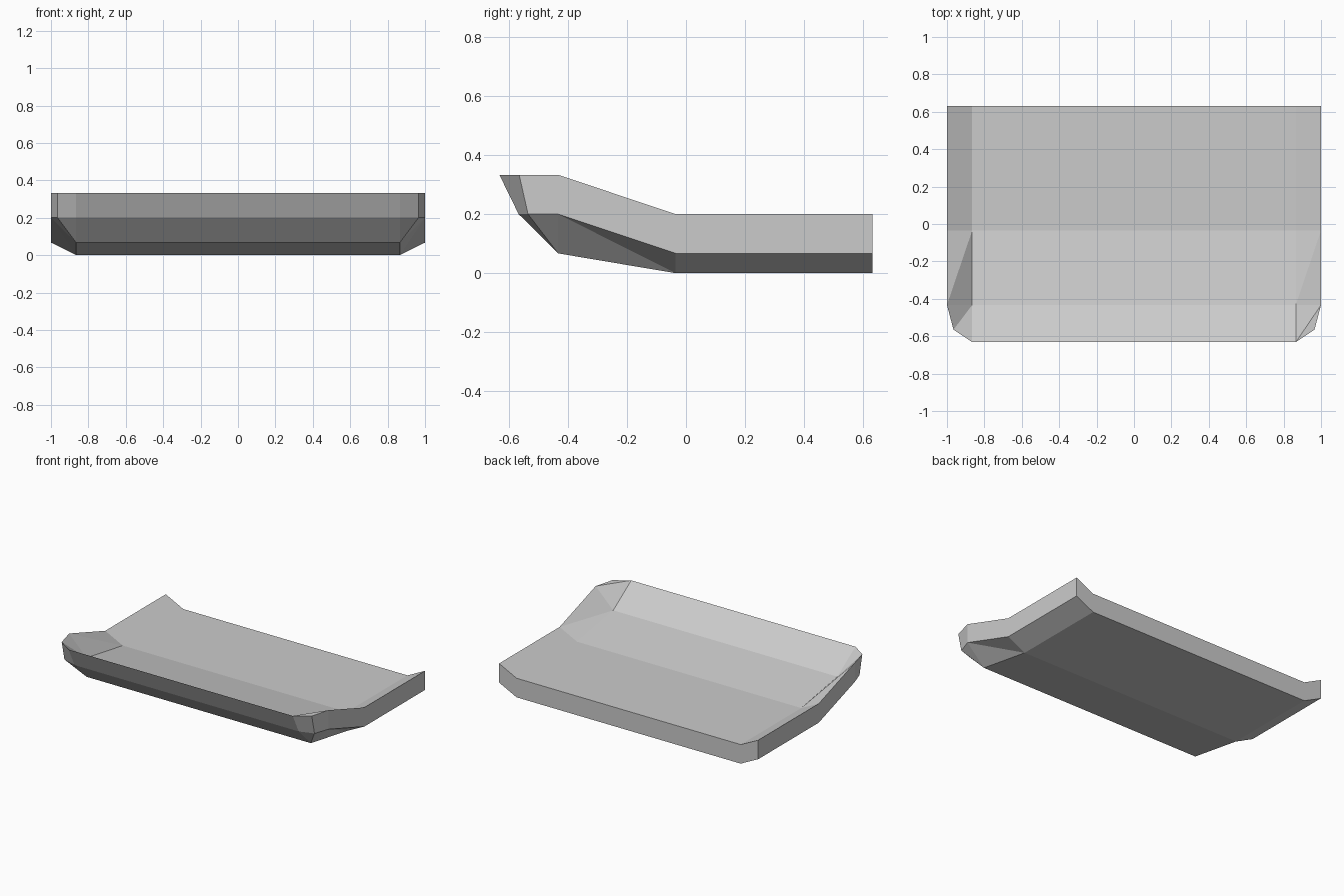
import bpy
import bmesh

default = bpy.data.objects.get("Cube")
if default:
    bpy.data.objects.remove(default, do_unlink=True)

# Single plain grey
GREY = (0.6, 0.6, 0.6, 1.0)
grey = bpy.data.materials.new("light_grey")
grey.use_nodes = True
grey.diffuse_color = GREY
grey.node_tree.nodes["Principled BSDF"].inputs["Base Color"].default_value = GREY

HALF, INNER, NOTCH = 1.0, 0.865, 0.965   # side wall, floor edge, corner cut
THICK = 0.133
COLUMNS = (-HALF, -INNER, INNER, HALF)
# Rows from back to front: y, floor height, raised edge height
ROWS = ((0.632, 0, 0.067), (-0.035, 0, 0.067), (-0.433, 0.067, 0.2))
LIP = 0.2

bm = bmesh.new()


def make_skin(offset, lip_y, notch_y):
    """Vertices of one skin: three rows of four, then the four lip points."""
    rows = []
    for y, floor, edge in ROWS:
        rows.append([bm.verts.new((x, y, offset + (edge if abs(x) == HALF else floor)))
                     for x in COLUMNS])
    lip = [bm.verts.new((x, notch_y if abs(x) == NOTCH else lip_y, LIP + offset))
           for x in (-NOTCH, -INNER, INNER, NOTCH)]
    return rows, lip


def split_quad(a, b, c, d, first_to_third=True):
    """Two triangles over a skewed quad along the chosen diagonal."""
    tris = ((a, b, c), (a, c, d)) if first_to_third else ((a, b, d), (b, c, d))
    for tri in tris:
        bm.faces.new(tri)


def fill_skin(rows, lip, is_top):
    # Floor, bend and level side strips
    for r in range(2):
        for c in range(3):
            if r == 0 or c == 1:
                bm.faces.new((rows[r][c], rows[r][c + 1], rows[r + 1][c + 1], rows[r + 1][c]))
    # Front slope up to the lip
    bm.faces.new((rows[2][1], rows[2][2], lip[2], lip[1]))
    # Twisted side strips and corner pieces
    for inner, outer in ((1, 0), (2, 3)):
        diagonal = not (is_top and outer == 3)
        split_quad(rows[1][inner], rows[2][inner], rows[2][outer], rows[1][outer], diagonal)
        split_quad(rows[2][inner], lip[inner], lip[outer], rows[2][outer], diagonal)


def rim(rows, lip):
    """Outer border of a skin in order."""
    return rows[0] + [rows[1][3], rows[2][3]] + lip[::-1] + [rows[2][0], rows[1][0]]


# Top and bottom skins joined by a wall around the border
top = make_skin(THICK, -0.632, -0.565)
bottom = make_skin(0, -0.567, -0.535)
fill_skin(*top, True)
fill_skin(*bottom, False)
upper, lower = rim(*top), rim(*bottom)
for i in range(len(upper)):
    j = (i + 1) % len(upper)
    bm.faces.new((upper[i], upper[j], lower[j], lower[i]))
bmesh.ops.recalc_face_normals(bm, faces=bm.faces[:])

mesh = bpy.data.meshes.new("curved_tray")
bm.to_mesh(mesh)
bm.free()
mesh.materials.append(grey)
tray = bpy.data.objects.new("curved_tray", mesh)
bpy.context.collection.objects.link(tray)
